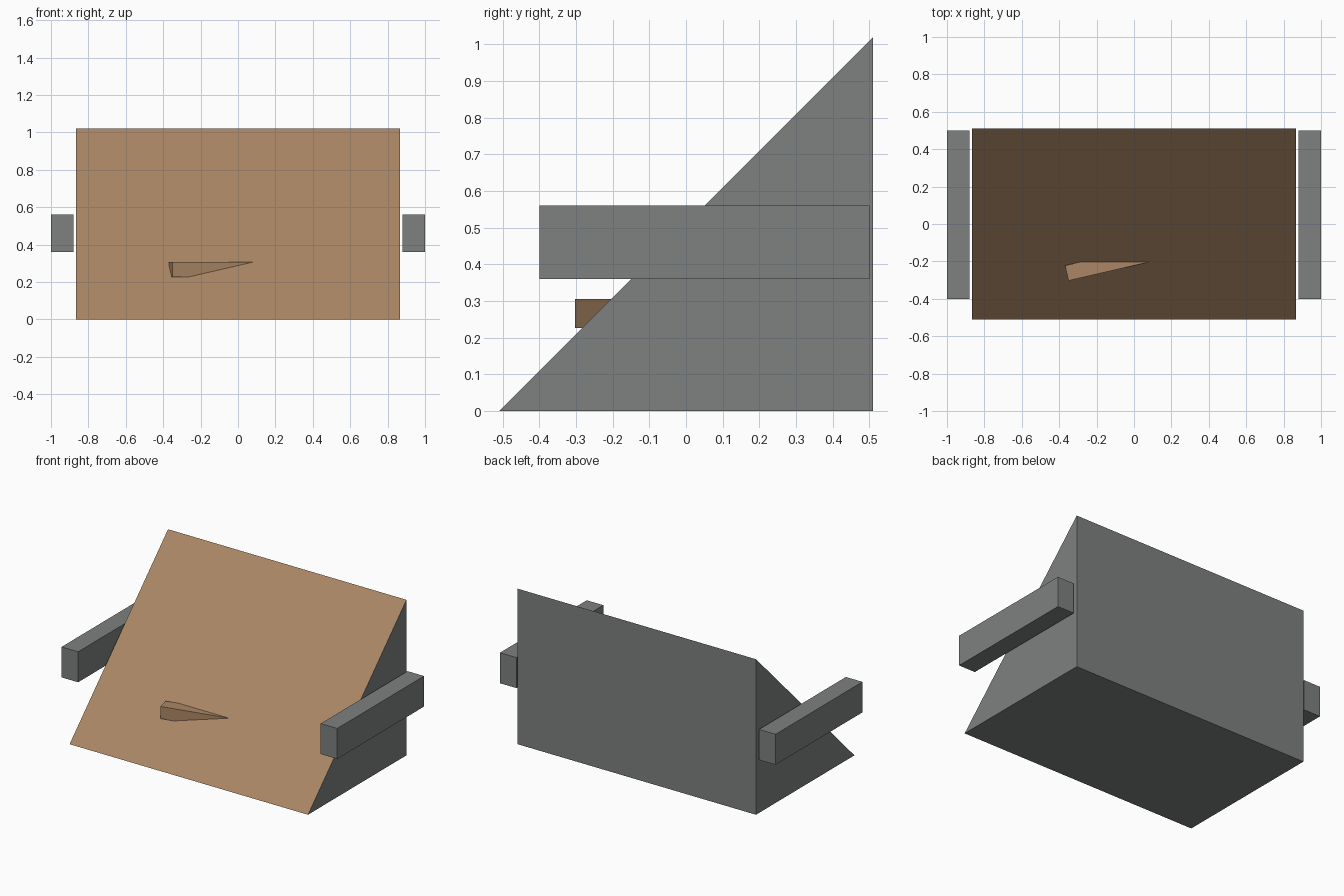
import bpy, bmesh
from math import radians, cos, sin

if "Cube" in bpy.data.objects:
    bpy.data.objects.remove(bpy.data.objects["Cube"])


def material(name, rgb):
    m = bpy.data.materials.new(name)
    m.diffuse_color = (*rgb, 1)
    m.use_nodes = True
    m.node_tree.nodes["Principled BSDF"].inputs["Base Color"].default_value = m.diffuse_color
    return m


brown = material("brown", (0.40, 0.24, 0.13))
grey = material("dark_grey", (0.21, 0.22, 0.22))


def prism(name, profile, x0, x1, mats):
    """Extrude a (y, z) profile along x."""
    bm = bmesh.new()
    base = bm.faces.new([bm.verts.new((x0, y, z)) for y, z in profile])
    ext = bmesh.ops.extrude_face_region(bm, geom=[base])
    verts = [v for v in ext["geom"] if isinstance(v, bmesh.types.BMVert)]
    bmesh.ops.translate(bm, verts=verts, vec=(x1 - x0, 0, 0))
    bmesh.ops.recalc_face_normals(bm, faces=bm.faces)
    mesh = bpy.data.meshes.new(name)
    bm.to_mesh(mesh)
    bm.free()
    for m in mats:
        mesh.materials.append(m)
    ob = bpy.data.objects.new(name, mesh)
    bpy.context.collection.objects.link(ob)
    return ob


def rect(y0, y1, z0, z1):
    return [(y0, z0), (y1, z0), (y1, z1), (y0, z1)]


# Wedge body, with only the sloping face in brown
wedge = prism("wedge_body", [(-0.51, 0), (0.51, 0), (0.51, 1.02)], -0.865, 0.865, [grey, brown])
for p in wedge.data.polygons:
    if p.normal.y < -0.5 and p.normal.z > 0.5:
        p.material_index = 1

# Side rails
for side, x0, x1 in (("left", -1.0, -0.88), ("right", 0.88, 1.0)):
    prism(side + "_rail", rect(-0.40, 0.50, 0.36, 0.56), x0, x1, [grey])

# Turned ledge, sunk into the slope; its origin is the front left corner
ledge = prism("ledge", rect(0, 0.083, 0, 0.08), 0, 0.72, [brown])
ledge.location = (-0.35, -0.303, 0.226)
ledge.rotation_euler.z = radians(13)
